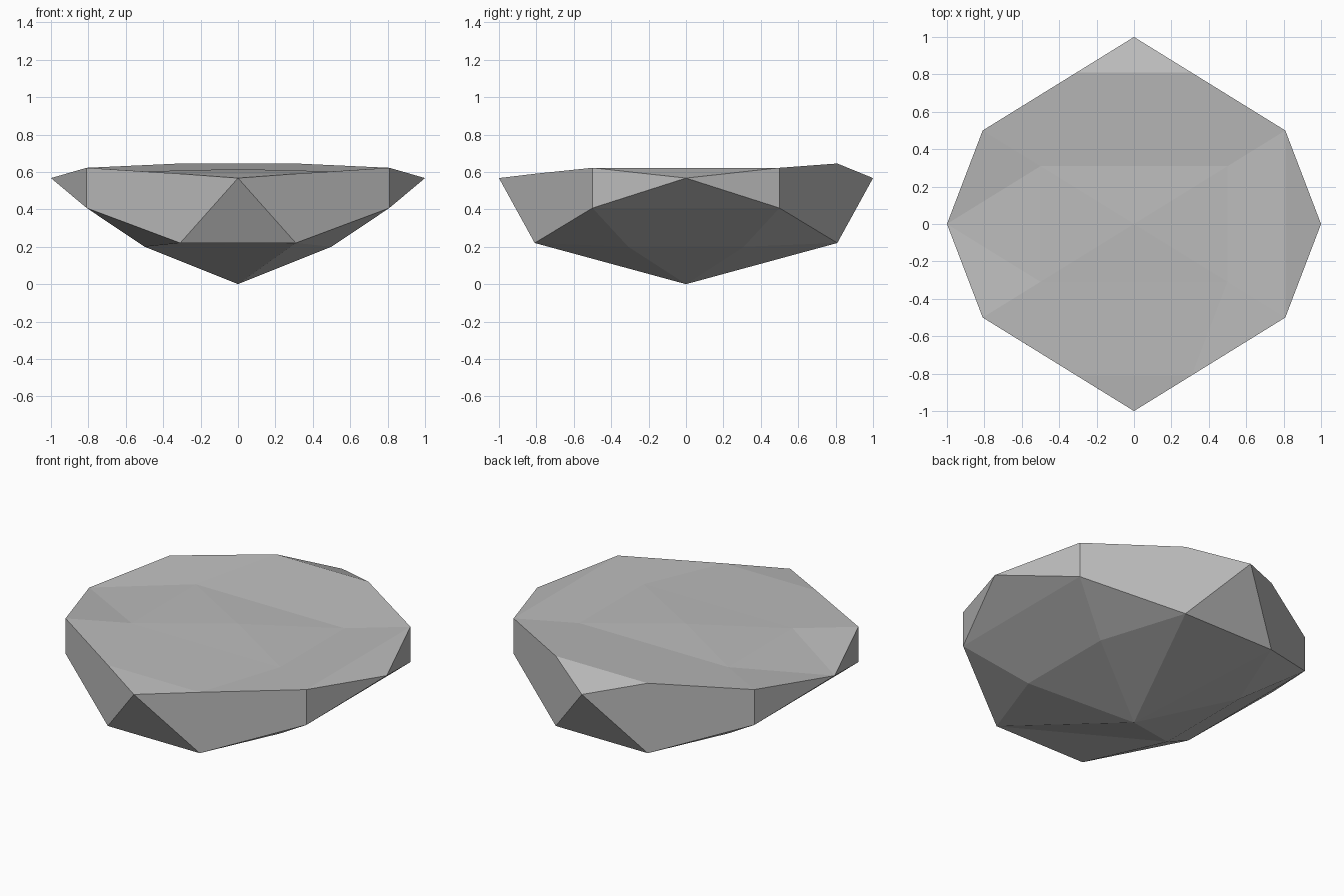
import bpy, bmesh
from mathutils import Vector

cube = bpy.data.objects.get("Cube")
if cube:
    bpy.data.objects.remove(cube, do_unlink=True)

# Stone colour
stone = bpy.data.materials.new("stone_grey")
stone.use_nodes = True
grey = (0.5, 0.5, 0.5, 1)
stone.diffuse_color = grey
bsdf = stone.node_tree.nodes["Principled BSDF"]
bsdf.inputs["Base Color"].default_value = grey
bsdf.inputs["Roughness"].default_value = 0.9

# Unit ball of 12 pentagons and 20 triangles
A, B, C = 0.309, 0.5, 0.809
bm = bmesh.new()
signs = (-1, 1)
for axis in range(3):
    for s in signs:
        point = Vector((0, 0, 0))
        point[axis] = s
        bm.verts.new(point)
for p in ((B, A, C), (C, B, A), (A, C, B)):
    for sx in signs:
        for sy in signs:
            for sz in signs:
                bm.verts.new((p[0] * sx, p[1] * sy, p[2] * sz))
bmesh.ops.convex_hull(bm, input=bm.verts[:])
bmesh.ops.dissolve_limit(bm, angle_limit=0.05, verts=bm.verts[:], edges=bm.edges[:])


def corner(x, y, side):
    """Ball corner at plan position x, y on the upper (1) or lower (-1) side."""
    z = max(0, 1 - x * x - y * y) ** 0.5 * side
    return min(bm.verts, key=lambda v: (v.co - Vector((x, y, z))).length)


def crease(a, b, side):
    """Fold the face shared by two corners along the line between them."""
    va, vb = corner(*a, side), corner(*b, side)
    shared = set(va.link_faces) & set(vb.link_faces)
    if shared and not bm.edges.get((va, vb)):
        bmesh.utils.face_split(shared.pop(), va, vb)


# Creases across the upper face
for s in signs:
    crease((-B, A * s), (B, A * s), 1)
    crease((-1, 0), (-B, A * s), 1)
crease((C, B), (B, -A), 1)
crease((C, B), (C, -B), 1)

# Creases across the underside
for s in signs:
    crease((C * s, B), (B * s, -A), -1)
    crease((C * s, B), (C * s, -B), -1)
    crease((0, 0), (A * s, C), -1)
crease((A, -C), (0, 0), -1)
crease((A, -C), (-B, -A), -1)


# Flatten the ball into a shallow stone with a nearly level top
def height(v):
    x, y, z = v.co
    if abs(z) < 0.01:
        return 0.567
    r = abs(x)
    top = z > 0
    if r < 0.1:
        return 0.615 if top else 0
    if r < 0.4:
        return (0.645 if y > 0 else 0.59) if top else 0.22
    if r < 0.6:
        return 0.603 if top else 0.2
    return 0.622 if top else 0.407


for v, z in [(v, height(v)) for v in bm.verts]:
    v.co.z = z
bmesh.ops.recalc_face_normals(bm, faces=bm.faces[:])
for f in bm.faces:
    f.smooth = False

mesh = bpy.data.meshes.new("flat_rock")
bm.to_mesh(mesh)
bm.free()
mesh.materials.append(stone)
rock = bpy.data.objects.new("flat_rock", mesh)
bpy.context.collection.objects.link(rock)
